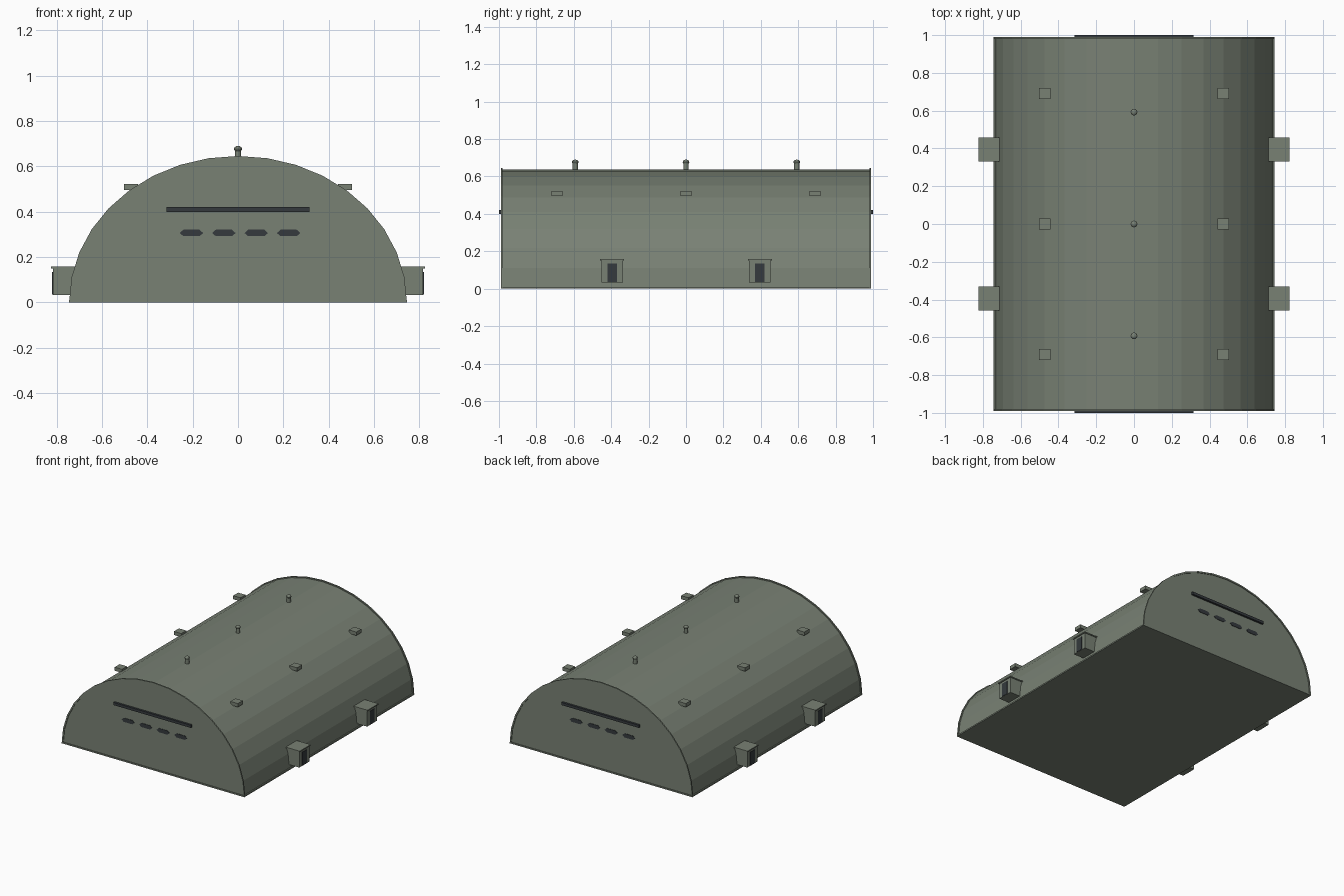
import bpy, bmesh, math
from mathutils import Matrix

if "Cube" in bpy.data.objects:
    bpy.data.objects.remove(bpy.data.objects["Cube"])


def material(name, col):
    m = bpy.data.materials.new(name)
    m.diffuse_color = (*col, 1)
    m.use_nodes = True
    m.node_tree.nodes["Principled BSDF"].inputs["Base Color"].default_value = m.diffuse_color
    return m


GREEN = material("grey green", (0.19, 0.22, 0.175))
DARK = material("dark slate", (0.035, 0.042, 0.047))


def finish(name, bm, mat):
    bmesh.ops.recalc_face_normals(bm, faces=bm.faces)
    me = bpy.data.meshes.new(name)
    bm.to_mesh(me)
    bm.free()
    me.materials.append(mat)
    ob = bpy.data.objects.new(name, me)
    bpy.context.collection.objects.link(ob)
    return ob


def box(name, x, y, z, mat):
    """Box from (low, high) ranges on each axis."""
    bm = bmesh.new()
    bmesh.ops.create_cube(bm, size=1)
    for v in bm.verts:
        v.co = [r[0] + (c + 0.5) * (r[1] - r[0]) for c, r in zip(v.co, (x, y, z))]
    return finish(name, bm, mat)


def prism(name, pts, y0, y1, mat):
    """Outline in x-z pushed along y."""
    bm = bmesh.new()
    f = bm.faces.new([bm.verts.new((x, y0, z)) for x, z in pts])
    r = bmesh.ops.extrude_face_region(bm, geom=[f])
    for v in r["geom"]:
        if isinstance(v, bmesh.types.BMVert):
            v.co.y = y1
    return finish(name, bm, mat)


def arc(a, h, n=18):
    return [(a * math.cos(math.pi * i / n), h * math.sin(math.pi * i / n)) for i in range(n + 1)]


# Vaulted hall and floor slab
prism("vault", arc(0.737, 0.638), -0.985, 0.985, GREEN)
box("floor_slab", (-0.745, 0.745), (-0.99, 0.99), (0, 0.01), GREEN)

for s in (-1, 1):
    end = "front" if s < 0 else "back"
    # Raised rim around the end wall
    outer, inner = arc(0.745, 0.646), arc(0.734, 0.635)
    bm = bmesh.new()
    rings = [[bm.verts.new((x, s * y, z)) for x, z in pts]
             for pts, y in ((outer, 0.98), (outer, 0.99), (inner, 0.99), (inner, 0.98))]
    for k in range(4):
        a, b = rings[k], rings[(k + 1) % 4]
        for i in range(len(a) - 1):
            bm.faces.new((a[i], a[i + 1], b[i + 1], b[i]))
    for i in (0, -1):
        bm.faces.new([r[i] for r in rings])
    finish(end + "_rim", bm, GREEN)
    # Long slit and four small vents
    box(end + "_slit", (-0.315, 0.315), sorted((s * 0.98, s * 1.0)), (0.40, 0.42), DARK)
    for i in range(4):
        c = -s * (0.009 + (i - 1.5) * 0.143)
        pts = [(c - 0.052, 0.306), (c - 0.035, 0.292), (c + 0.035, 0.292),
               (c + 0.052, 0.306), (c + 0.035, 0.321), (c - 0.035, 0.321)]
        prism(end + "_vent", pts, s * 0.982, s * 0.988, DARK)

for s in (-1, 1):
    # Side porches with roof plate and dark doorway
    for y in (-0.395, 0.395):
        box("porch", sorted((s * 0.70, s * 0.817)), (y - 0.058, y + 0.058), (0.033, 0.15), GREEN)
        box("porch_roof", sorted((s * 0.70, s * 0.824)), (y - 0.064, y + 0.064), (0.15, 0.158), GREEN)
        box("porch_door", sorted((s * 0.81, s * 0.820)), (y - 0.026, y + 0.026), (0.035, 0.135), DARK)
    # Small roof blocks
    for y in (-0.69, 0, 0.69):
        box("roof_block", sorted((s * 0.442, s * 0.502)), (y - 0.029, y + 0.029), (0.496, 0.522), GREEN)

# Ridge vents: stem with a rounded cap
for y in (-0.592, 0, 0.592):
    bm = bmesh.new()
    bmesh.ops.create_cone(bm, cap_ends=True, segments=12, radius1=0.014, radius2=0.014,
                          depth=0.05, matrix=Matrix.Translation((0, y, 0.65)))
    bmesh.ops.create_uvsphere(bm, u_segments=12, v_segments=6, radius=0.018,
                              matrix=Matrix.Translation((0, y, 0.677)) @ Matrix.Diagonal((1, 1, 0.75, 1)))
    finish("ridge_vent", bm, GREEN)
